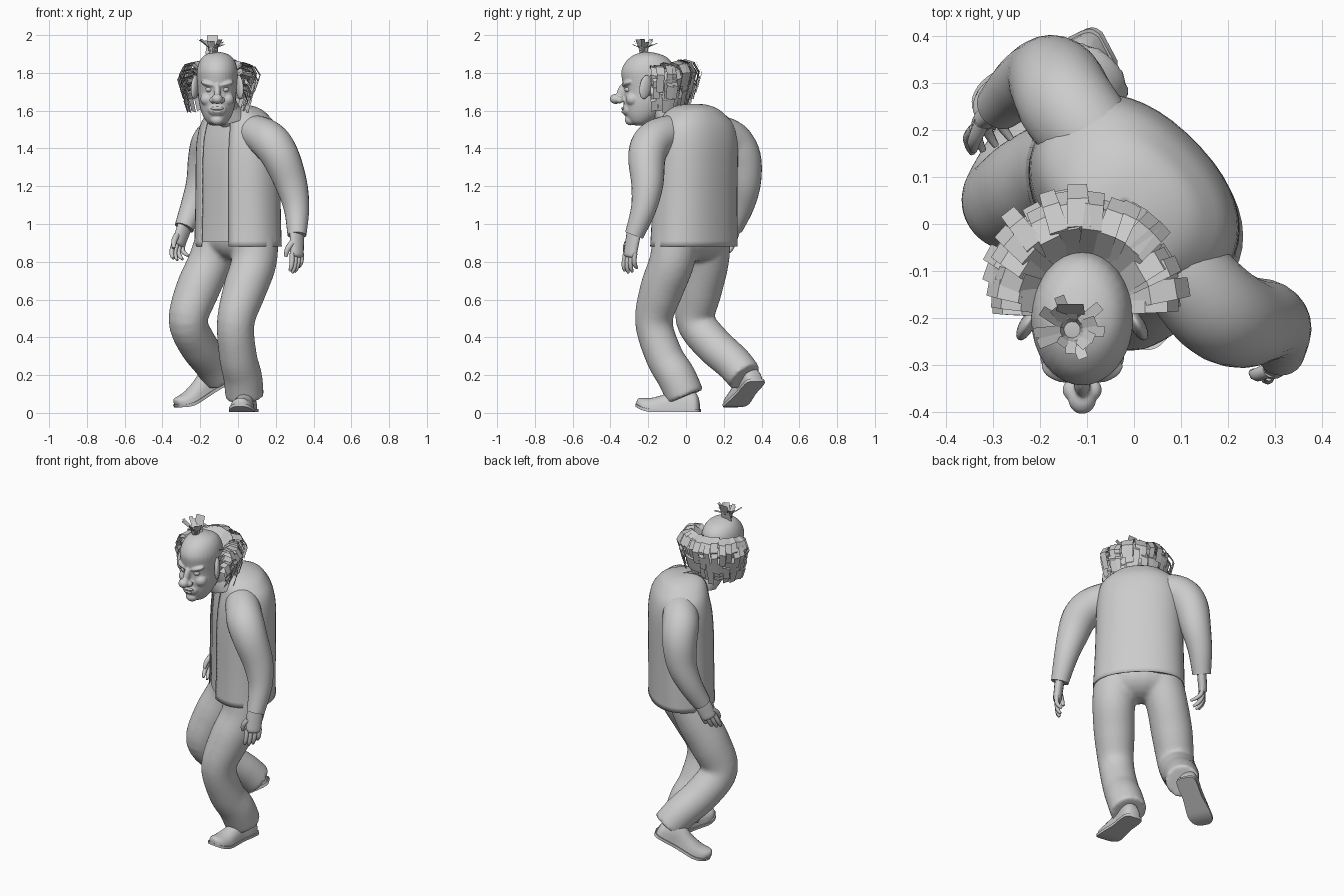
import bpy, bmesh, math, random
from mathutils import Vector, Matrix

if "Cube" in bpy.data.objects:
    bpy.data.objects.remove(bpy.data.objects["Cube"])

random.seed(4)
LEFT = Vector((0.707, -0.707, 0))      # the body is turned 45 degrees, the head faces -y
FWD = Vector((-0.707, -0.707, 0))
UP = Vector((0, 0, 1))
HX = -0.11                             # middle of the head in x


def spline(pts, n=5):
    out = []
    for i in range(len(pts) - 1):
        a, b, c, d = (pts[max(i - 1, 0)], pts[i], pts[i + 1], pts[min(i + 2, len(pts) - 1)])
        for k in range(n):
            t = k / n
            out.append([0.5 * (2 * q + (r - p) * t + (2 * p - 5 * q + 4 * r - s) * t * t
                               + (3 * q - p - 3 * r + s) * t ** 3) for p, q, r, s in zip(a, b, c, d)])
    return out + [list(pts[-1])]


def select(*obs):
    bpy.ops.object.select_all(action='DESELECT')
    for o in obs:
        o.select_set(True)
    bpy.context.view_layer.objects.active = obs[0]


def loft(name, rings, closed=True, cap=True, angle=50):
    bm = bmesh.new()
    vs = [[bm.verts.new(p) for p in r] for r in rings]
    n = len(rings[0])
    for a, b in zip(vs, vs[1:]):
        for i in range(n if closed else n - 1):
            j = (i + 1) % n
            bm.faces.new((a[i], a[j], b[j], b[i]))
    if cap and closed:
        bm.faces.new(vs[0])
        bm.faces.new(vs[-1])
    bmesh.ops.recalc_face_normals(bm, faces=bm.faces)
    me = bpy.data.meshes.new(name)
    bm.to_mesh(me)
    bm.free()
    ob = bpy.data.objects.new(name, me)
    bpy.context.collection.objects.link(ob)
    select(ob)
    bpy.ops.object.shade_smooth_by_angle(angle=math.radians(angle))
    return ob


def tube(name, pts, seg=20, ref=FWD, aspect=1.0, n=5):
    """Round tube through (x, y, z, radius) points; aspect widens it along ref."""
    path = spline(pts, n)
    rings = []
    for i, p in enumerate(path):
        t = (Vector(path[min(i + 1, len(path) - 1)][:3]) - Vector(path[max(i - 1, 0)][:3])).normalized()
        u = (ref - t * ref.dot(t)).normalized()
        v = t.cross(u)
        rings.append([Vector(p[:3]) + (u * math.cos(a) * aspect + v * math.sin(a)) * p[3]
                      for a in (k * math.tau / seg for k in range(seg))])
    return loft(name, rings)


def ball(name, loc, size, rot=(0, 0, 0)):
    bpy.ops.mesh.primitive_uv_sphere_add(segments=20, ring_count=12, location=loc, rotation=rot)
    ob = bpy.context.object
    ob.name = name
    ob.scale = size
    bpy.ops.object.shade_smooth()
    return ob


def blend(name, voxel, smooth, *obs):
    """Melt overlapping solids into one soft surface."""
    select(*obs)
    bpy.ops.object.join()
    ob = bpy.context.object
    ob.name = name
    bpy.ops.object.transform_apply(location=True, rotation=True, scale=True)
    m = ob.modifiers.new("blend", 'REMESH')
    m.mode, m.voxel_size, m.use_smooth_shade = 'VOXEL', voxel, True
    m = ob.modifiers.new("soften", 'SMOOTH')
    m.factor, m.iterations = .5, smooth


# Torso: z, half width, half depth, centre x, centre y
BODY = [(0.88, .255, .18, 0, .042), (1.0, .25, .178, 0, .045), (1.15, .245, .178, 0, .047),
        (1.3, .243, .178, 0, .05), (1.43, .24, .172, 0, .055), (1.52, .222, .155, 0, .055),
        (1.575, .175, .135, -.005, .045), (1.61, .125, .11, -.01, .04), (1.63, .06, .06, -.02, .04),
        (1.634, .004, .004, -.02, .04)]


def body_rings(scale, gap, rows, seg=40):
    rings = []
    for z, w, d, cx, cy in spline(rows, 3):
        ring = []
        for k in range(seg):
            t = gap + (math.tau - 2 * gap) * k / (seg - 1 if gap else seg)
            s, c = math.sin(t), math.cos(t)
            p = LEFT * w * scale * math.copysign(abs(s) ** .88, s) + FWD * d * scale * math.copysign(abs(c) ** .88, c)
            ring.append(p + Vector((cx, cy, z)))
        rings.append(ring)
    return rings


# Open jacket over a closed shirt
jacket = loft("jacket", body_rings(1, .36, BODY), closed=False)
mod = jacket.modifiers.new("thickness", 'SOLIDIFY')
mod.thickness, mod.offset = .005, 0
loft("shirt", body_rings(.955, 0, [(.905,) + BODY[0][1:]] + BODY[1:-2]))
collar = [[Vector((-.05 - .04 * h, -.045 - .05 * h, 1.555 + .055 * h)) + FWD * math.cos(a) * (.105 - .02 * h)
           + LEFT * math.sin(a) * (.105 - .025 * h) + UP * -.035 * math.cos(a)
           for a in (.3 + (math.tau - .6) * k / 23 for k in range(24))] for h in (0, .5, 1)]
loft("collar", collar, closed=False)

# Trousers: seat and two legs melted together
seat = ball("seat", (0, .035, .93), (.215, .15, .13), (0, 0, -math.pi / 4))
left_leg = tube("left_leg", [(.09, -.05, .95, .125), (.085, -.075, .8, .12), (.035, -.13, .65, .115),
                             (-.012, -.17, .48, .1), (0, -.115, .3, .1), (.025, -.05, .19, .103),
                             (.035, -.003, .085, .102)], 24)
right_leg = tube("right_leg", [(-.09, .115, .95, .125), (-.148, .11, .8, .117), (-.215, .075, .65, .116),
                               (-.264, .05, .49, .104), (-.215, .14, .365, .102), (-.14, .25, .265, .098),
                               (-.092, .312, .19, .094)], 24)
blend("trousers", .012, 6, seat, left_leg, right_leg)

# Sleeves
tube("left_sleeve", [(.04, -.03, 1.49, .085), (.11, -.11, 1.475, .097), (.175, -.18, 1.43, .104),
                     (.228, -.207, 1.35, .099), (.282, -.205, 1.21, .085), (.31, -.225, 1.08, .067),
                     (.312, -.275, .94, .05)], 24)
tube("right_sleeve", [(-.02, .11, 1.48, .085), (-.085, .18, 1.475, .097), (-.14, .25, 1.435, .103),
                      (-.165, .298, 1.35, .099), (-.19, .312, 1.22, .085), (-.235, .295, 1.1, .068),
                      (-.285, .25, .98, .052)], 24)


# Hands: palm, four fingers and a thumb, curled inwards
def hand(side, wrist, knuckle, inward, curl):
    w, k = Vector(wrist), Vector(knuckle)
    d = (k - w).normalized()
    tube(side + "_palm", [(*(w - d * .03), .026), (*w, .026), (*w.lerp(k, .5), .025), (*k, .023), (*(k + d * .012), .012)],
         14, FWD, 1.8)
    for i in range(4):
        off = FWD * (.036 - .024 * i)
        ln = (.085, .095, .09, .07)[i]
        back = inward * curl * (.6 + .2 * i)
        a = k + off
        tube(f"{side}_finger_{i + 1}", [(*(a - d * .01), .013), (*(a + d * ln * .45 + back * .1), .0125),
                                       (*(a + d * ln * .8 + back * .5), .011), (*(a + d * ln + back), .007)], 8, FWD, 1, 3)
    t = w.lerp(k, .3) + FWD * .035
    tube(side + "_thumb", [(*t, .017), (*(t + FWD * .02 + d * .035 + inward * .015), .015),
                           (*(t + FWD * .02 + d * .075 + inward * .03), .009)], 8, LEFT, 1, 3)


hand("left", (.312, -.28, .93), (.312, -.297, .835), -LEFT, .03)
hand("right", (-.292, .245, .96), (-.315, .225, .895), LEFT, .06)


# Shoes: length along heel to toe, half width, height
def shoe(side, heel, toe):
    h, t = Vector(heel), Vector(toe)
    x = (t - h).normalized()
    y = UP.cross(x).normalized()
    m = Matrix((x, y, x.cross(y))).transposed()
    ln = (t - h).length
    rows = [(0, .028, .06), (.05, .048, .1), (.2, .052, .125), (.38, .05, .12), (.55, .056, .095),
            (.72, .062, .078), (.88, .056, .064), (.97, .036, .05), (1, .015, .03)]
    upper, sole = [], []
    for f, w, z in spline(rows, 3):
        arc = [(math.cos(a), math.sin(a)) for a in (math.pi * k / 12 for k in range(13))]
        spring = .03 * max(0, (f - .7) / .3) ** 2
        upper.append([h + m @ Vector((f * ln, c * w, spring + .012 + max(s, 0) ** .8 * (z - .012))) for c, s in arc])
        sole.append([h + m @ Vector((f * (ln + .01) - .005, c * (w + .006), b + spring))
                     for c, b in ((1, 0), (1, .016), (-1, .016), (-1, 0))])
    loft(side + "_shoe", upper)
    loft(side + "_shoe_sole", sole, angle=30)


shoe("left", (.055, .07, .004), (.01, -.26, .004))
shoe("right", (-.055, .375, .165), (-.31, .24, .006))

# Neck and head: z, front y, back y, half width
tube("neck", [(0, .02, 1.5, .075), (-.05, -.06, 1.58, .07), (-.1, -.15, 1.68, .072)], 20)
HEAD = [(1.522, -.27, -.22, .028), (1.54, -.3, -.18, .055), (1.58, -.32, -.13, .079), (1.64, -.33, -.08, .096),
        (1.70, -.328, -.06, .102), (1.76, -.338, -.055, .107), (1.81, -.342, -.06, .108), (1.855, -.322, -.075, .097),
        (1.888, -.287, -.11, .074), (1.905, -.25, -.16, .04), (1.911, -.215, -.195, .008)]
skull = loft("skull", [[(HX + w * math.cos(a), (yf + yb) / 2 + (yb - yf) / 2 * math.sin(a), z)
                        for a in (k * math.tau / 32 for k in range(32))] for z, yf, yb, w in spline(HEAD, 4)])
face = [skull, ball("nose_tip", (HX, -.372, 1.662), (.03, .032, .027)),
        ball("nose_bridge", (HX, -.338, 1.7), (.018, .026, .05), (-.35, 0, 0)),
        ball("muzzle", (HX, -.31, 1.605), (.05, .028, .035)),
        ball("chin", (HX, -.292, 1.55), (.036, .032, .028))]
for side, s in (("left", 1), ("right", -1)):
    face += [ball("nostril", (HX + s * .024, -.352, 1.656), (.018, .022, .018)),
             ball("brow", (HX + s * .045, -.31, 1.742), (.045, .026, .015), (0, -s * .25, s * .3)),
             ball("cheek", (HX + s * .052, -.283, 1.66), (.038, .036, .035))]
    ball(side + "_eye", (HX + s * .042, -.307, 1.712), (.02, .018, .015))
    ball(side + "_ear", (HX + s * .118, -.215, 1.725), (.016, .034, .064), (-.2, 0, s * .5))
ball("upper_lip", (HX, -.327, 1.612), (.036, .016, .01))
ball("lower_lip", (HX, -.324, 1.594), (.03, .017, .011))
blend("head", .005, 4, *face)


# Hair: bent flat strips
def strips(name, paths):
    bm = bmesh.new()
    for pts, side, wid in paths:
        last = None
        for i, p in enumerate(pts):
            w = wid * (1 - .08 * i)
            row = [bm.verts.new(p - side * w), bm.verts.new(p + side * w)]
            if last:
                bm.faces.new((last[0], last[1], row[1], row[0]))
            last = row
    me = bpy.data.meshes.new(name)
    bm.to_mesh(me)
    bm.free()
    bpy.context.collection.objects.link(bpy.data.objects.new(name, me))


locks = []
for layer, z0 in enumerate((1.805, 1.775, 1.74, 1.705, 1.67)):
    for k in range(19):
        a = math.radians(2 + 176 * (k + random.uniform(-.3, .3)) / 18)
        back = max(math.sin(a), 0)
        out = Vector((math.cos(a), math.sin(a), 0))
        side = (Vector((-out.y, out.x, 0)) + UP * random.uniform(-.3, .3)).normalized()
        grow = 1 + random.uniform(-.12, .06)
        reach = (.215 + .03 * back - .012 * layer) * grow
        lift = .03 + .035 * back
        root = .085 + .02 * back
        pts = [Vector((HX, -.17, z0 + dz)) + out * r for r, dz in
               ((root, 0), (root + (reach - root) * .4, lift), (root + (reach - root) * .8, lift * .75),
                (reach, -.02 + .02 * back), (reach - .02, -.075 * grow))]
        locks.append((pts, side, random.uniform(.022, .028)))
strips("side_and_back_hair", locks)

tuft = []
for k in range(14):
    a = k * math.tau / 14 + random.uniform(-.2, .2)
    out = Vector((math.cos(a), math.sin(a), 0))
    r = random.uniform(.035, .085)
    top = random.uniform(1.95, 1.98)
    base = Vector((-.132, -.225, 1.895))
    tuft.append(([base + out * .014, base + out * .024 + UP * .04,
                  Vector((base.x, base.y, top)) + out * r], Vector((-out.y, out.x, 0)), .013))
tuft.append(([Vector((-.14, -.2, 1.9)), Vector((-.135, -.19, 1.95)), Vector((-.135, -.17, 2.0))], Vector((1, 0, 0)), .033))
strips("top_tuft", tuft)
